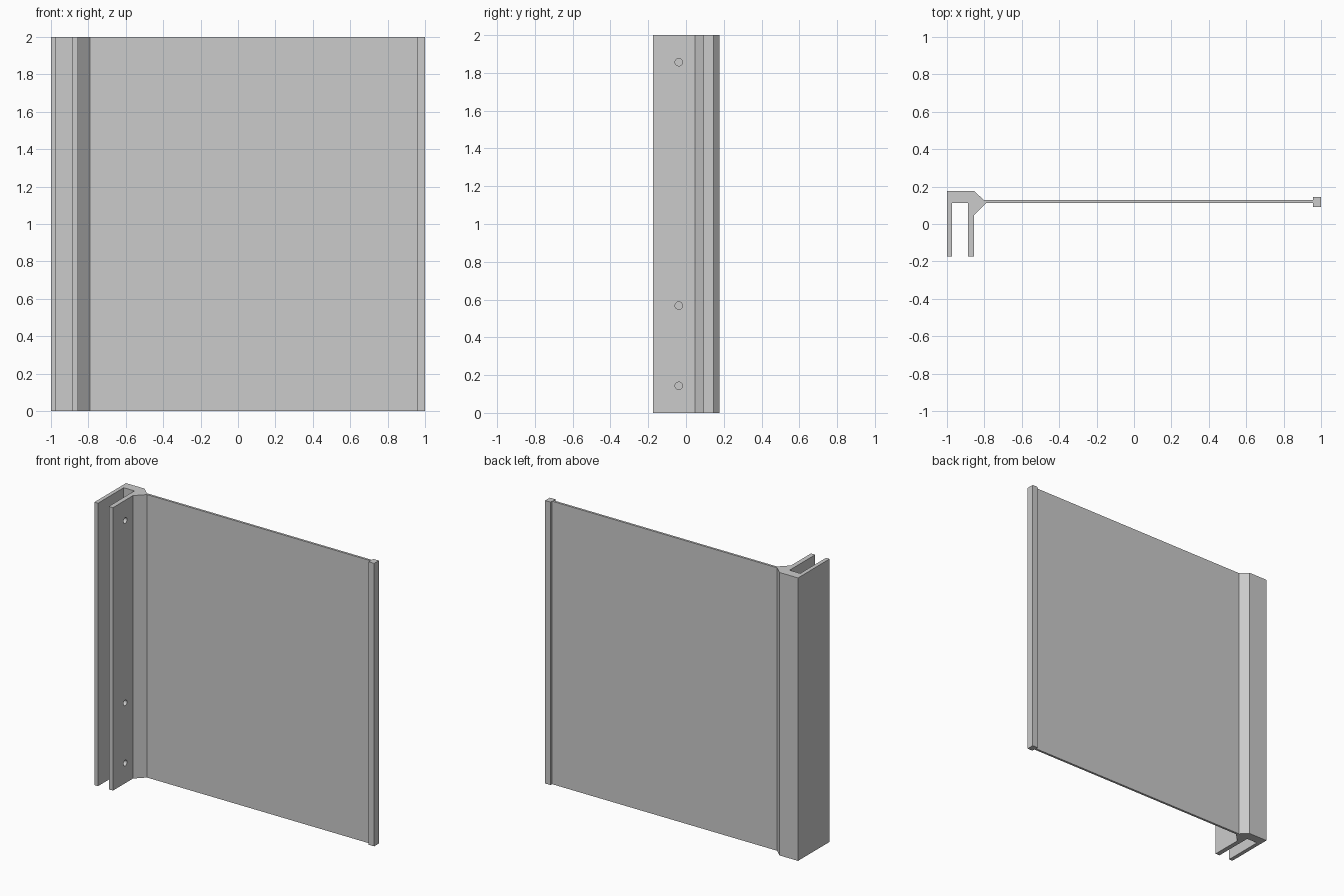
import bpy, bmesh, math
from mathutils import Matrix

cube = bpy.data.objects.get("Cube")
if cube:
    bpy.data.objects.remove(cube, do_unlink=True)

HEIGHT = 2.0

grey = bpy.data.materials.new("plain grey")
grey.use_nodes = True
colour = (0.6, 0.6, 0.6, 1)
grey.diffuse_color = colour
grey.node_tree.nodes["Principled BSDF"].inputs["Base Color"].default_value = colour


def add_object(name, bm):
    bmesh.ops.recalc_face_normals(bm, faces=bm.faces)
    mesh = bpy.data.meshes.new(name)
    bm.to_mesh(mesh)
    bm.free()
    mesh.materials.append(grey)
    obj = bpy.data.objects.new(name, mesh)
    bpy.context.collection.objects.link(obj)
    return obj


# Plan outline: clamp channel, tapered neck, thin panel and edge bead
outline = [
    (-1, -0.175), (-0.972, -0.175), (-0.972, 0.112), (-0.888, 0.112),
    (-0.888, -0.175), (-0.855, -0.175), (-0.855, 0.048), (-0.79, 0.112),
    (0.958, 0.112), (0.958, 0.092), (1, 0.092), (1, 0.145),
    (0.958, 0.145), (0.958, 0.128), (-0.803, 0.128), (-0.855, 0.177),
    (-1, 0.177),
]
bm = bmesh.new()
face = bm.faces.new([bm.verts.new((x, y, 0)) for x, y in outline])
top = bmesh.ops.extrude_face_region(bm, geom=[face])["geom"]
bmesh.ops.translate(bm, vec=(0, 0, HEIGHT),
                    verts=[v for v in top if isinstance(v, bmesh.types.BMVert)])
panel = add_object("channel_panel", bm)

# Screw holes through the inner channel leg only
bm = bmesh.new()
for z in (0.143, 0.568, 1.857):
    place = Matrix.Translation((-0.87, -0.038, z)) @ Matrix.Rotation(math.pi / 2, 4, 'Y')
    bmesh.ops.create_cone(bm, cap_ends=True, segments=24, radius1=0.02,
                          radius2=0.02, depth=0.08, matrix=place)
cutter = add_object("screw_hole_cutter", bm)
cutter.hide_render = True
cutter.hide_viewport = True
cutter.display_type = 'WIRE'

holes = panel.modifiers.new("screw_holes", 'BOOLEAN')
holes.operation = 'DIFFERENCE'
holes.solver = 'EXACT'
holes.object = cutter

# Bake the holes so that the helper can go
bpy.context.view_layer.update()
graph = bpy.context.evaluated_depsgraph_get()
baked = bpy.data.meshes.new_from_object(panel.evaluated_get(graph))
panel.modifiers.clear()
panel.data = baked
bpy.data.objects.remove(cutter, do_unlink=True)
